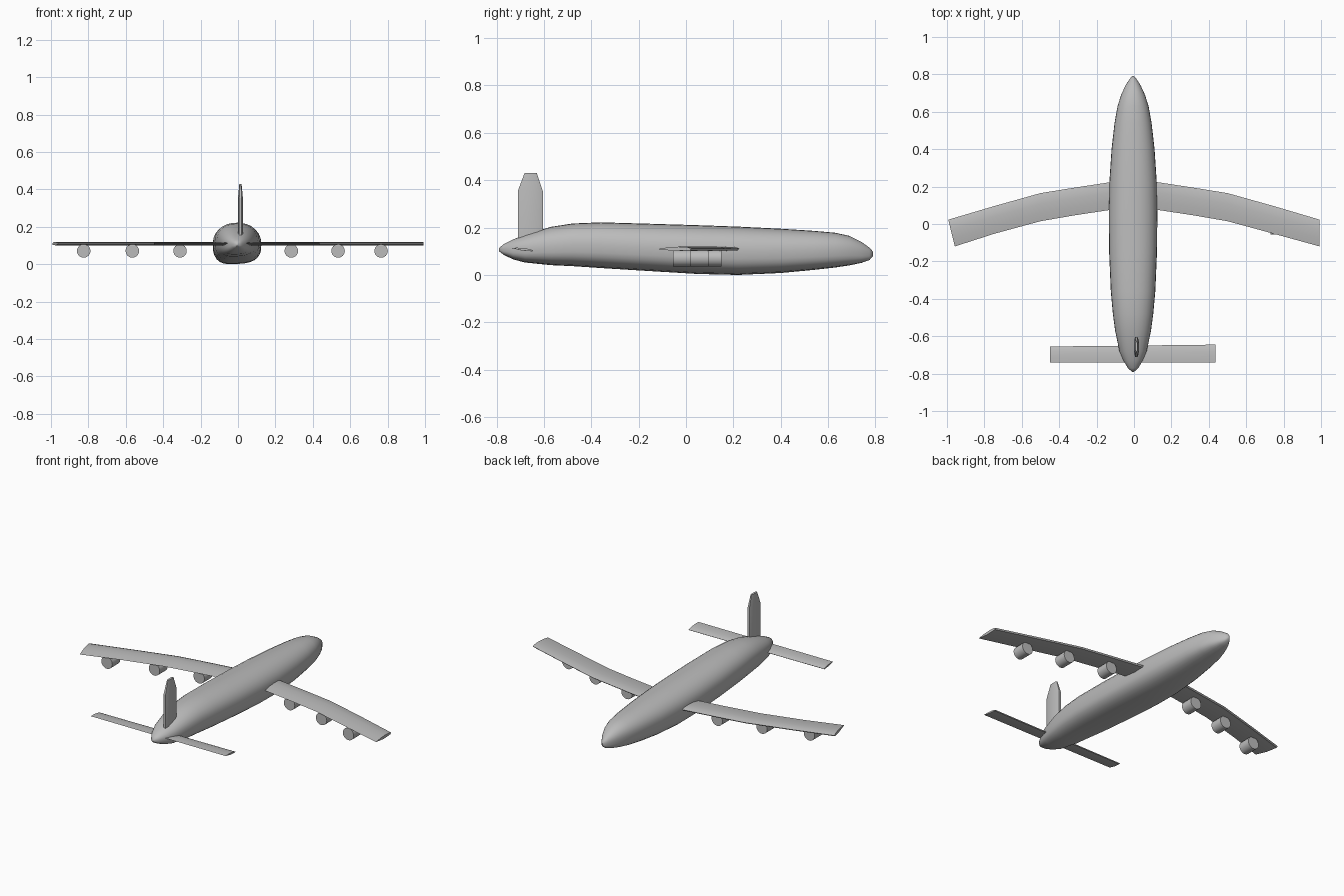
import bpy, bmesh, math

if "Cube" in bpy.data.objects:
    bpy.data.objects.remove(bpy.data.objects["Cube"], do_unlink=True)

grey = bpy.data.materials.new("plain_grey")
grey.use_nodes = True
COLOUR = (0.5, 0.5, 0.5, 1)
grey.diffuse_color = COLOUR
grey.node_tree.nodes["Principled BSDF"].inputs["Base Color"].default_value = COLOUR


def loft(name, rings, angle):
    """Skin a list of equal-length rings and cap both ends."""
    bm = bmesh.new()
    loops = [[bm.verts.new(p) for p in ring] for ring in rings]
    n = len(loops[0])
    for a, b in zip(loops, loops[1:]):
        for i in range(n):
            j = (i + 1) % n
            bm.faces.new((a[i], a[j], b[j], b[i]))
    bm.faces.new(loops[0])
    bm.faces.new(loops[-1])
    bmesh.ops.recalc_face_normals(bm, faces=bm.faces)
    mesh = bpy.data.meshes.new(name)
    bm.to_mesh(mesh)
    bm.free()
    mesh.materials.append(grey)
    obj = bpy.data.objects.new(name, mesh)
    bpy.context.collection.objects.link(obj)
    bpy.ops.object.select_all(action='DESELECT')
    obj.select_set(True)
    bpy.context.view_layer.objects.active = obj
    bpy.ops.object.shade_smooth_by_angle(angle=math.radians(angle))
    return obj


def body_ring(y, half, low, high, n=28):
    """Round-topped section with a fuller, flatter belly."""
    mid, tall = (low + high) / 2, (high - low) / 2
    ring = []
    for i in range(n):
        a = 2 * math.pi * i / n
        c, s = math.cos(a), math.sin(a)
        power = 0.92 if s > 0 else 0.68
        x = math.copysign(abs(c) ** power, c) * half
        z = math.copysign(abs(s) ** power, s) * tall
        if s < 0:
            z += 0.08 * tall * x / half * abs(s)
        ring.append((x - 0.005, y, mid + z))
    return ring


# Fuselage: y, half width, belly height, roof height
STATIONS = [
    (-0.79, 0.006, 0.10, 0.113), (-0.77, 0.028, 0.085, 0.13),
    (-0.73, 0.052, 0.066, 0.15), (-0.68, 0.073, 0.053, 0.17),
    (-0.57, 0.096, 0.042, 0.203), (-0.48, 0.108, 0.038, 0.217),
    (-0.36, 0.119, 0.030, 0.222), (-0.15, 0.128, 0.017, 0.216),
    (0.05, 0.130, 0.005, 0.21), (0.22, 0.127, 0.001, 0.204),
    (0.40, 0.115, 0.009, 0.195), (0.54, 0.099, 0.022, 0.186),
    (0.63, 0.083, 0.032, 0.178), (0.69, 0.064, 0.041, 0.165),
    (0.74, 0.041, 0.051, 0.140), (0.775, 0.019, 0.063, 0.115),
    (0.79, 0.005, 0.080, 0.098),
]
loft("fuselage", [body_ring(*s) for s in STATIONS], 50)

# Thin aerofoil: chord fraction from the trailing edge, height fraction
FOIL = [(0, 0), (0.3, 0.75), (0.62, 1), (0.88, 0.8), (1, 0.2), (0.95, -0.5), (0.5, -0.8)]


def foil_ring(x, back, front, z, thick, tilt=0, skew=0):
    return [(x + skew * (1 - c), back + c * (front - back), z + h * thick + tilt * (c - 0.5))
            for c, h in FOIL]


# Swept wings with a bend half way along
for side, name in ((1, "left_wing"), (-1, "right_wing")):
    tip_skew = 0.035 if side < 0 else 0
    loft(name, [
        foil_ring(side * 0.05, 0.085, 0.238, 0.109, 0.010),
        foil_ring(side * 0.13, 0.075, 0.223, 0.109, 0.010),
        foil_ring(side * 0.32, 0.046, 0.194, 0.109, 0.010),
        foil_ring(side * 0.50, 0.015, 0.165, 0.109, 0.010),
        foil_ring(side * 0.75, -0.053, 0.095, 0.109, 0.010),
        foil_ring(side * 0.993, -0.12, 0.023, 0.109, 0.010, 0, tip_skew),
    ], 30)

# Straight tailplane through the rear fuselage
loft("tailplane", [foil_ring(x, -0.74, back, 0.108, 0.006, -0.012)
                   for x, back in ((-0.45, -0.655), (0, -0.65), (0.435, -0.645))], 30)


def fin_ring(z, back, front, half):
    bevel = (front - back) * 0.2
    cx = 0.013
    return [(cx - half * 0.5, back, z), (cx + half * 0.5, back, z),
            (cx + half, back + bevel, z), (cx + half, front - bevel, z),
            (cx + half * 0.5, front, z), (cx - half * 0.5, front, z),
            (cx - half, front - bevel, z), (cx - half, back + bevel, z)]


# Tail fin with a tapered top
loft("tail_fin", [fin_ring(0.12, -0.71, -0.605, 0.013),
                  fin_ring(0.355, -0.71, -0.605, 0.013),
                  fin_ring(0.43, -0.682, -0.63, 0.006)], 20)


# Plain cylinder engines, three under each wing
def engine(name, x, y, radius=0.036, length=0.075):
    bpy.ops.mesh.primitive_cylinder_add(vertices=24, radius=radius, depth=length,
                                        location=(x, y, 0.071),
                                        rotation=(math.pi / 2, 0, 0))
    obj = bpy.context.object
    obj.name = name
    obj.data.materials.append(grey)
    bpy.ops.object.shade_smooth_by_angle(angle=math.radians(30))


for place, y, left_x, right_x in (("inner", 0.113, 0.285, -0.31),
                                  ("middle", 0.057, 0.535, -0.565),
                                  ("outer", -0.018, 0.765, -0.825)):
    engine("left_" + place + "_engine", left_x, y)
    engine("right_" + place + "_engine", right_x, y)
